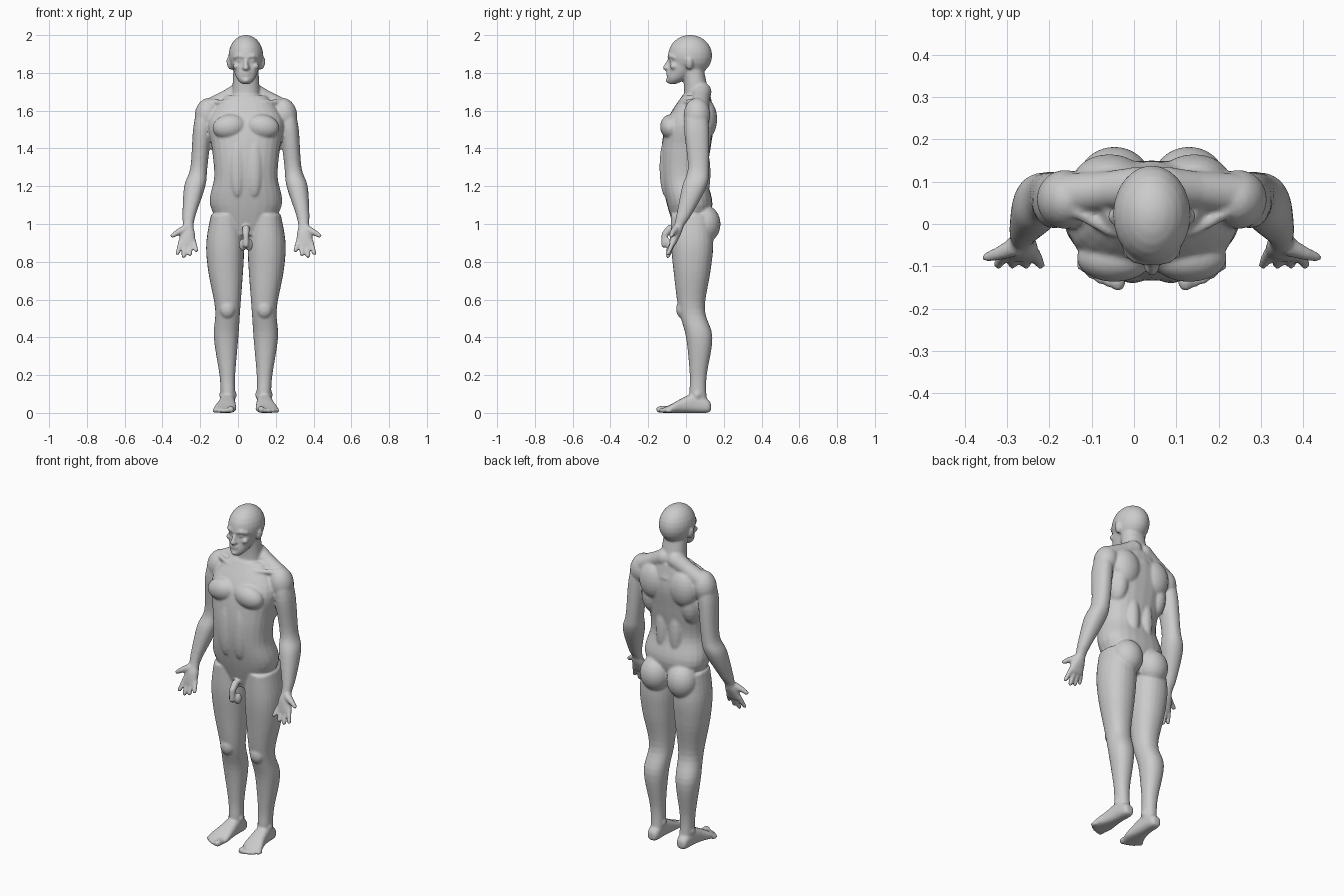
import bpy
import bmesh
import math
from mathutils import Matrix, Vector

old_cube = bpy.data.objects.get("Cube")
if old_cube:
    bpy.data.objects.remove(old_cube, do_unlink=True)

CENTRE_X = .042
SEGMENTS = 24
BALL_RINGS = 12
STEPS = 5
ANGLES = [math.tau * index / SEGMENTS for index in range(SEGMENTS)]
points, faces = [], []


def skin(rings):
    """Join equal rings of points into a closed shell."""
    first = len(points)
    for ring in rings:
        points.extend(ring)
    last = len(points) - SEGMENTS
    for start in range(first, last, SEGMENTS):
        for index in range(SEGMENTS):
            here, after = start + index, start + (index + 1) % SEGMENTS
            faces.append((here, after, after + SEGMENTS, here + SEGMENTS))
    faces.append(range(first, first + SEGMENTS))
    faces.append(range(last, last + SEGMENTS))


def smooth_between(before, start, end, after, t):
    """Blend two neighbouring sections with a curve through all four."""
    start_slope = (end - before) / 2
    end_slope = (after - start) / 2
    ease = t * t * (3 - 2 * t)
    return (start.lerp(end, ease) + start_slope * t * (1 - t) ** 2
            - end_slope * t * t * (1 - t))


def section_ring(position, left, right, low, high, side, along, power):
    """Place one rounded section, square to the chosen axis."""
    ring = []
    for angle in ANGLES:
        across, over = [math.copysign(abs(value) ** (2 / power), value)
                        for value in (math.cos(angle), math.sin(angle))]
        x = side * (left + right + across * (right - left)) / 2
        depth = (low + high + over * (high - low)) / 2
        ring.append((x, depth, position) if along == "z" else (x, position, depth))
    return ring


def loft(rows, side=1, along="z", power=2.2):
    """Skin sections given as (position, inner x, outer x, low, high)."""
    rows = [Vector(row) for row in rows]
    befores = rows[:1] + rows
    afters = rows[2:] + rows[-1:]
    sections = [smooth_between(*quad, step / STEPS)
                for quad in zip(befores, rows, rows[1:], afters)
                for step in range(STEPS)]
    sections.append(rows[-1])
    skin([section_ring(*section, side, along, power) for section in sections])


def central_loft(rows, power=2.2):
    """Loft symmetric sections given as (height, half width, front, back)."""
    loft([(height, -half, half, front, back) for height, half, front, back in rows],
         power=power)


def circle(matrix, radius, height):
    """Circle of points around the local upright axis."""
    return [matrix @ Vector((radius * math.cos(angle), radius * math.sin(angle), height))
            for angle in ANGLES]


def ball(centre, radii, side=1, turn=0):
    """Ellipsoid, optionally turned about the front axis."""
    x, y, z = centre
    matrix = (Matrix.Translation((side * x, y, z))
              @ Matrix.Rotation(side * turn, 4, "Y") @ Matrix.Diagonal((*radii, 1)))
    slopes = [math.pi * (index + .5) / BALL_RINGS for index in range(BALL_RINGS)]
    skin([circle(matrix, math.sin(slope), -math.cos(slope)) for slope in slopes])


def tube(path, radii, side=1):
    """Chain of tapered segments with round ends."""
    path = [Vector((side * x, y, z)) for x, y, z in path]
    for point, radius in zip(path, radii):
        ball(point, (radius, radius, radius))
    for start, end, thick, thin in zip(path, path[1:], radii, radii[1:]):
        axis = end - start
        turn = axis.to_track_quat("Z", "Y").to_matrix().to_4x4()
        matrix = Matrix.Translation(start) @ turn
        skin([circle(matrix, thick, 0), circle(matrix, thin, axis.length)])


def build_torso():
    central_loft([(.94, .1, -.05, .09), (1.1, .19, -.1, .14), (1.25, .168, -.13, .11),
                  (1.4, .18, -.13, .13), (1.55, .2, -.1, .15), (1.68, .11, -.02, .13)],
                 power=2.4)


def build_head():
    # Neck, cranium, and face with jaw
    central_loft([(1.6, .085, -.03, .15), (1.7, .073, -.01, .12), (1.84, .066, -.02, .09)])
    ball((0, .022, 1.892), (.092, .117, .109))
    central_loft([(1.742, .022, -.09, -.05), (1.77, .048, -.1, 0),
                  (1.83, .07, -.09, .06), (1.9, .08, -.085, .09)])
    # Nose, lips and chin
    tube([(0, -.09, 1.87), (0, -.11, 1.826)], (.008, .013))
    for lip_height in (1.79, 1.803):
        ball((0, -.094, lip_height), (.024, .011, .007))
    ball((0, -.094, 1.76), (.02, .013, .014))


def build_features(side):
    # Brow, eye, cheek, nostril and ear
    tube([(.012, -.09, 1.885), (.04, -.084, 1.89), (.062, -.062, 1.882)],
         (.009, .01, .009), side)
    ball((.034, -.076, 1.864), (.015, .012, .009), side)
    ball((.05, -.067, 1.835), (.02, .018, .016), side)
    ball((.013, -.1, 1.825), (.009, .01, .008), side)
    ball((.09, .018, 1.848), (.011, .019, .033), side, turn=.25)


def build_muscles(side):
    # Shoulder slope and collar bone
    tube([(.035, .085, 1.7), (.1, .08, 1.665), (.19, .07, 1.615)], (.05, .045, .05), side)
    tube([(.02, -.03, 1.645), (.1, -.015, 1.645), (.18, .03, 1.645)], (.012, .013, .015), side)
    # Chest, shoulder blade and flank
    ball((.088, -.08, 1.515), (.09, .057, .065), side, turn=.15)
    ball((.1, .105, 1.555), (.085, .06, .105), side)
    ball((.13, .06, 1.46), (.06, .075, .12), side)
    # Lower back, stomach and buttock
    ball((.045, .085, 1.27), (.042, .045, .16), side)
    ball((.045, -.105, 1.3), (.045, .035, .16), side)
    ball((.088, .1, 1), (.088, .083, .1), side)


def build_arm(side):
    # Shoulder cap, then arm running down into the palm
    ball((.205, .058, 1.58), (.066, .07, .088), side, turn=-.2)
    loft([(1.6, .17, .26, 0, .11), (1.5, .182, .28, -.01, .122),
          (1.3, .204, .294, .01, .122), (1.2, .215, .327, -.02, .11),
          (1.05, .265, .336, -.05, .03), (.99, .277, .334, -.064, -.01),
          (.95, .27, .346, -.08, -.025), (.89, .264, .362, -.09, -.055)], side)
    # Fingers fan out from the palm, the middle ones reaching lowest
    for finger, drop in enumerate((.86, .84, .83, .845)):
        base = Vector((.276 + .023 * finger, -.068, .905))
        tip = Vector((.263 + .033 * finger, -.095, drop))
        tube([base, tip], (.0135, .0115), side)
    # Thumb
    tube([(.325, -.055, .972), (.362, -.07, .955), (.389, -.078, .938)],
         (.022, .016, .012), side)


def build_leg(side):
    loft([(1.05, .03, .185, -.08, .13), (.9, .01, .21, -.08, .145),
          (.75, .015, .2, -.066, .13), (.55, .03, .163, -.04, .1),
          (.4, .04, .17, 0, .14), (.2, .057, .14, .02, .11),
          (.1, .057, .133, .018, .108), (.04, .06, .128, .03, .118)], side)
    # Kneecap and ankle bones
    ball((.098, -.02, .55), (.042, .032, .05), side)
    for ankle_x in (.06, .13):
        ball((ankle_x, .06, .095), (.011, .02, .02), side)


def build_foot(side):
    # Foot from heel to ball
    loft([(.132, .075, .118, .01, .05), (.11, .062, .13, 0, .075),
          (.04, .058, .138, 0, .1), (-.02, .054, .15, 0, .078),
          (-.08, .051, .17, 0, .045), (-.12, .064, .155, 0, .026)],
         side, along="y", power=2.6)
    # Toes shorten along a curve from the big toe outward
    for toe in range(5):
        radius = .0125 if toe else .018
        x = .08 + .021 * toe
        tip = .0025 * toe ** 2 - .14
        tube([(x, -.085, radius), (x, tip, radius)], (radius, radius), side)


def build_groin():
    # Plain anatomical forms
    tube([(0, -.085, .975), (0, -.112, .945), (0, -.116, .89)], (.021, .018, .016))
    for side in (-1, 1):
        ball((.017, -.085, .89), (.02, .024, .034), side)


def fuse_skin():
    """Join all the overlapping parts into one smooth skin."""
    mesh = bpy.data.meshes.new("body")
    mesh.from_pydata(points, [], faces)
    shell = bmesh.new()
    shell.from_mesh(mesh)
    bmesh.ops.recalc_face_normals(shell, faces=shell.faces[:])
    shell.to_mesh(mesh)
    shell.free()
    body = bpy.data.objects.new("body", mesh)
    bpy.context.collection.objects.link(body)
    body.location.x = CENTRE_X
    fuse = body.modifiers.new("fuse", "REMESH")
    fuse.mode = "VOXEL"
    fuse.voxel_size = .007
    fuse.use_smooth_shade = True
    soften = body.modifiers.new("soften", "SMOOTH")
    soften.iterations = 4
    return body


def paint(body):
    """Give the skin its plain grey finish."""
    grey = bpy.data.materials.new("plain grey")
    grey.use_nodes = True
    colour = (.6, .6, .6, 1)
    grey.diffuse_color = colour
    grey.node_tree.nodes["Principled BSDF"].inputs["Base Color"].default_value = colour
    body.data.materials.append(grey)


build_torso()
build_head()
build_groin()
for side in (-1, 1):
    for build_part in (build_features, build_muscles, build_arm, build_leg, build_foot):
        build_part(side)
paint(fuse_skin())
